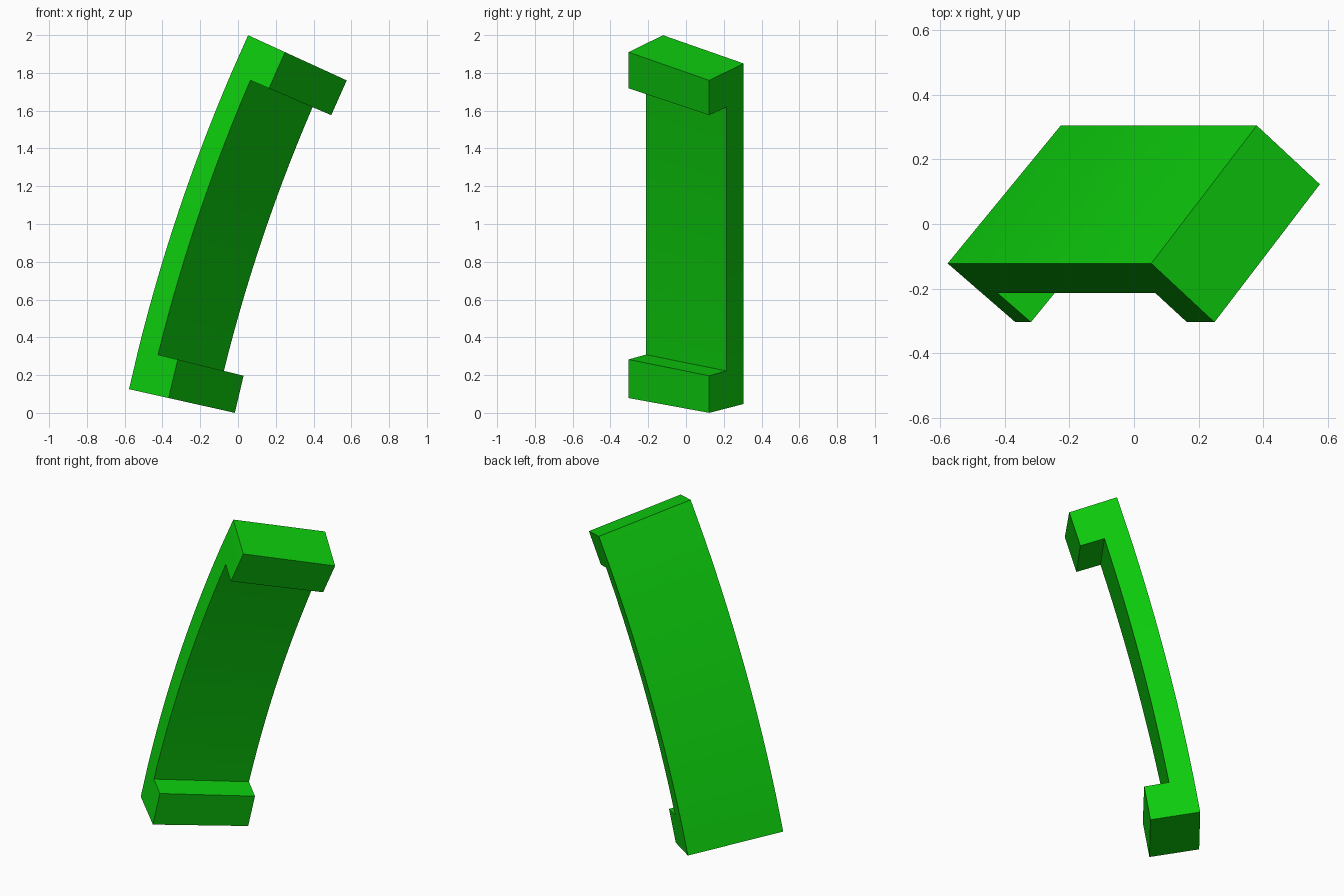
import bpy, bmesh, math

cube = bpy.data.objects.get("Cube")
if cube:
    bpy.data.objects.remove(cube, do_unlink=True)

# Green plastic
green = bpy.data.materials.new("bright_green")
green.use_nodes = True
colour = (0.004, 0.62, 0.004, 1.0)
green.diffuse_color = colour
green.node_tree.nodes["Principled BSDF"].inputs["Base Color"].default_value = colour

# Arc in the xz plane: lean from vertical at each end, radius of the outer back edge
LEAN_0, LEAN_1, END_ANGLE = 12.6, 24.6, 1.3
RADIUS = 9.457
START_X, START_Z = -0.577, 0.1255
SEGMENTS = 14

# Rectangular section in (toward arc centre, y): corner, depth edge, width edge
CORNER = (0.0, -0.122)
DEPTH = (0.215, -0.182)
WIDTH = (0.359, 0.427)


def place(lean, depth, width):
    """Point on the swept section at a lean angle, with depth and width from 0 to 1."""
    u = CORNER[0] + DEPTH[0] * depth + WIDTH[0] * width
    y = CORNER[1] + DEPTH[1] * depth + WIDTH[1] * width
    a, a0 = math.radians(lean), math.radians(LEAN_0)
    r = RADIUS - u
    x = START_X + RADIUS * math.cos(a0) - r * math.cos(a)
    z = START_Z - RADIUS * math.sin(a0) + r * math.sin(a)
    return (x, y, z)


# Stations along the arc: end block, thin grip, end block
first, last = LEAN_0 + END_ANGLE, LEAN_1 - END_ANGLE
leans = [LEAN_0] + [first + (last - first) * i / SEGMENTS for i in range(SEGMENTS + 1)] + [LEAN_1]

bm = bmesh.new()
grid = {(i, j, k): bm.verts.new(place(lean, j / 2, k))
        for i, lean in enumerate(leans) for j in range(3) for k in range(2)}

# Fill the cells; a wall shared by two cells is dropped so that one solid remains
walls = {}
SIDES = [[(0, 0, 0), (0, 1, 0), (0, 1, 1), (0, 0, 1)], [(1, 0, 0), (1, 1, 0), (1, 1, 1), (1, 0, 1)],
         [(0, 0, 0), (1, 0, 0), (1, 0, 1), (0, 0, 1)], [(0, 1, 0), (1, 1, 0), (1, 1, 1), (0, 1, 1)],
         [(0, 0, 0), (1, 0, 0), (1, 1, 0), (0, 1, 0)], [(0, 0, 1), (1, 0, 1), (1, 1, 1), (0, 1, 1)]]
cells = len(leans) - 1
for i in range(cells):
    for j in range(2 if i in (0, cells - 1) else 1):
        for side in SIDES:
            quad = [(i + a, j + b, c) for a, b, c in side]
            key = frozenset(quad)
            if key in walls:
                del walls[key]
            else:
                walls[key] = quad
for quad in walls.values():
    bm.faces.new([grid[p] for p in quad])

# Remove unused points in front of the thin grip
bmesh.ops.delete(bm, geom=[v for v in bm.verts if not v.link_faces], context='VERTS')
bmesh.ops.recalc_face_normals(bm, faces=bm.faces[:])

mesh = bpy.data.meshes.new("curved_handle")
bm.to_mesh(mesh)
bm.free()
mesh.materials.append(green)
handle = bpy.data.objects.new("curved_handle", mesh)
bpy.context.collection.objects.link(handle)

# Smooth the arc, keep the corners sharp
bpy.ops.object.select_all(action='DESELECT')
handle.select_set(True)
bpy.context.view_layer.objects.active = handle
bpy.ops.object.shade_smooth_by_angle(angle=math.radians(30))
